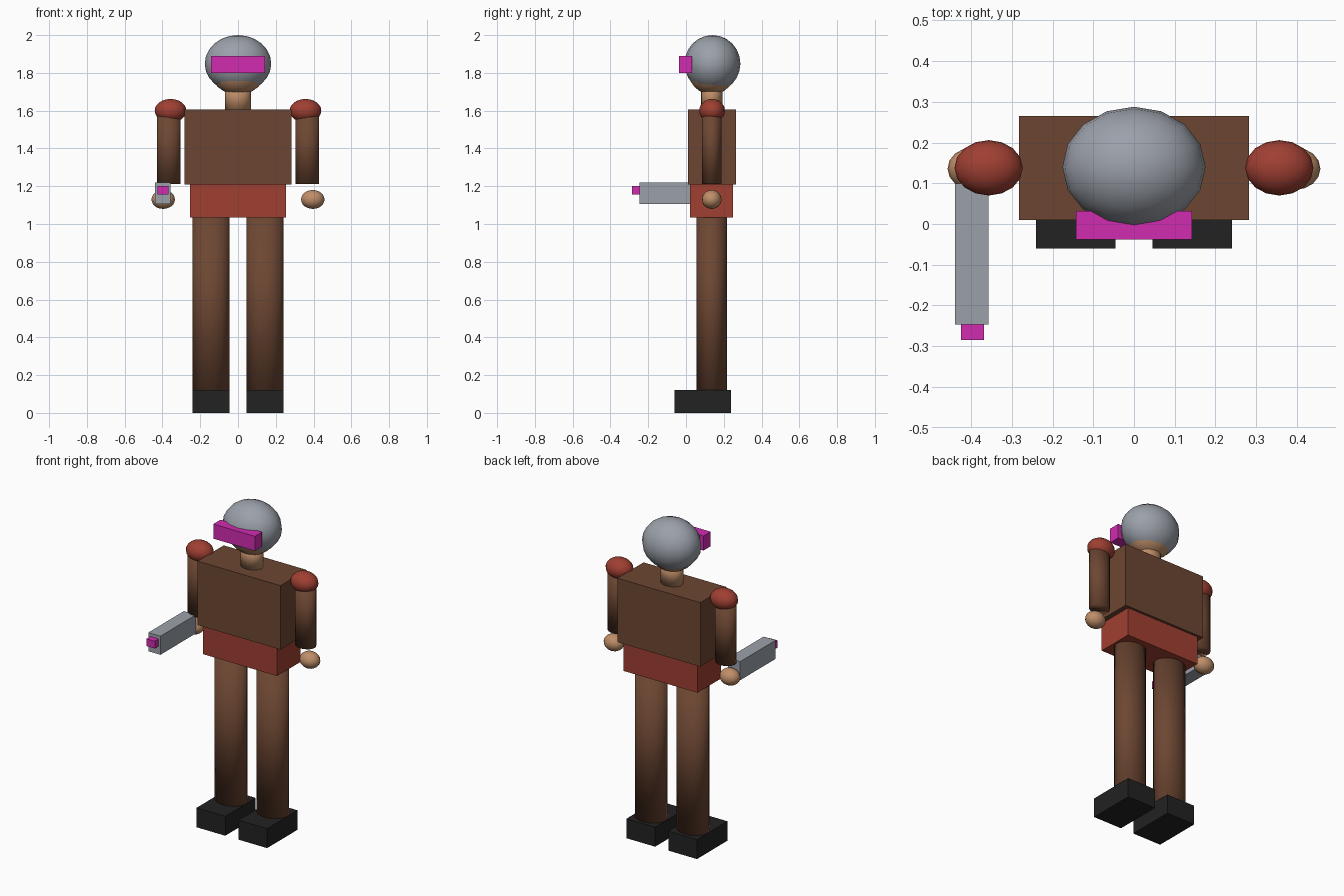
import bpy

default = bpy.data.objects.get("Cube")
if default:
    bpy.data.objects.remove(default, do_unlink=True)


def material(name, rgb):
    m = bpy.data.materials.new(name)
    m.use_nodes = True
    m.diffuse_color = (*rgb, 1)
    m.node_tree.nodes["Principled BSDF"].inputs["Base Color"].default_value = (*rgb, 1)
    return m


BROWN = material("brown cloth", (0.152, 0.062, 0.032))
RED = material("rust red", (0.35, 0.05, 0.032))
SKIN = material("skin", (0.52, 0.27, 0.14))
GREY = material("steel grey", (0.33, 0.355, 0.40))
MAGENTA = material("magenta glow", (0.64, 0.025, 0.44))
BLACK = material("black boot", (0.016, 0.016, 0.016))

MID = 0.136  # depth of the body's centre line


def finish(name, mat, size, smooth):
    ob = bpy.context.object
    ob.name = name
    ob.scale = size
    bpy.ops.object.transform_apply(location=False, rotation=False, scale=True)
    ob.data.materials.append(mat)
    if smooth:
        bpy.ops.object.shade_smooth()
    return ob


def box(name, mat, x, y, z):
    """Box spanning the given (low, high) range on each axis."""
    spans = (x, y, z)
    bpy.ops.mesh.primitive_cube_add(size=1, location=[(a + b) / 2 for a, b in spans])
    return finish(name, mat, [b - a for a, b in spans], False)


def ball(name, mat, centre, radii):
    bpy.ops.mesh.primitive_uv_sphere_add(segments=16, ring_count=12, radius=1, location=centre)
    return finish(name, mat, radii, True)


def tube(name, mat, x, radii, z):
    """Upright elliptical cylinder, shaded smoothly into its caps."""
    bpy.ops.mesh.primitive_cylinder_add(vertices=20, radius=1, depth=1,
                                        location=(x, MID, sum(z) / 2))
    return finish(name, mat, (*radii, z[1] - z[0]), True)


# Trunk
box("torso", BROWN, (-0.283, 0.283), (0.01, 0.265), (1.21, 1.605))
box("hips", RED, (-0.253, 0.253), (0.02, 0.25), (1.035, 1.21))

# Head, helmet and visor
tube("neck", SKIN, 0, (0.068, 0.056), (1.6, 1.74))
ball("head", SKIN, (0, MID, 1.82), (0.15, 0.127, 0.135))
ball("helmet", GREY, (0, 0.14, 1.849), (0.176, 0.148, 0.151))
box("visor", MAGENTA, (-0.142, 0.142), (-0.038, 0.032), (1.80, 1.89))

# Limbs on both sides
for side, s in (("left", 1), ("right", -1)):
    tube(f"{side}_leg", BROWN, s * 0.143, (0.097, 0.08), (0.1, 1.04))
    box(f"{side}_boot", BLACK, sorted((s * 0.045, s * 0.241)), (-0.06, 0.237), (0, 0.12))
    tube(f"{side}_arm", BROWN, s * 0.367, (0.063, 0.052), (1.212, 1.6))
    ball(f"{side}_shoulder", RED, (s * 0.357, 0.138, 1.6), (0.084, 0.068, 0.062))
    ball(f"{side}_hand", SKIN, (s * 0.396, MID, 1.13), (0.062, 0.052, 0.05))

# Blaster held in the right hand
box("blaster_body", GREY, (-0.44, -0.357), (-0.247, 0.1), (1.105, 1.22))
box("blaster_muzzle", MAGENTA, (-0.425, -0.369), (-0.285, -0.245), (1.155, 1.2))
